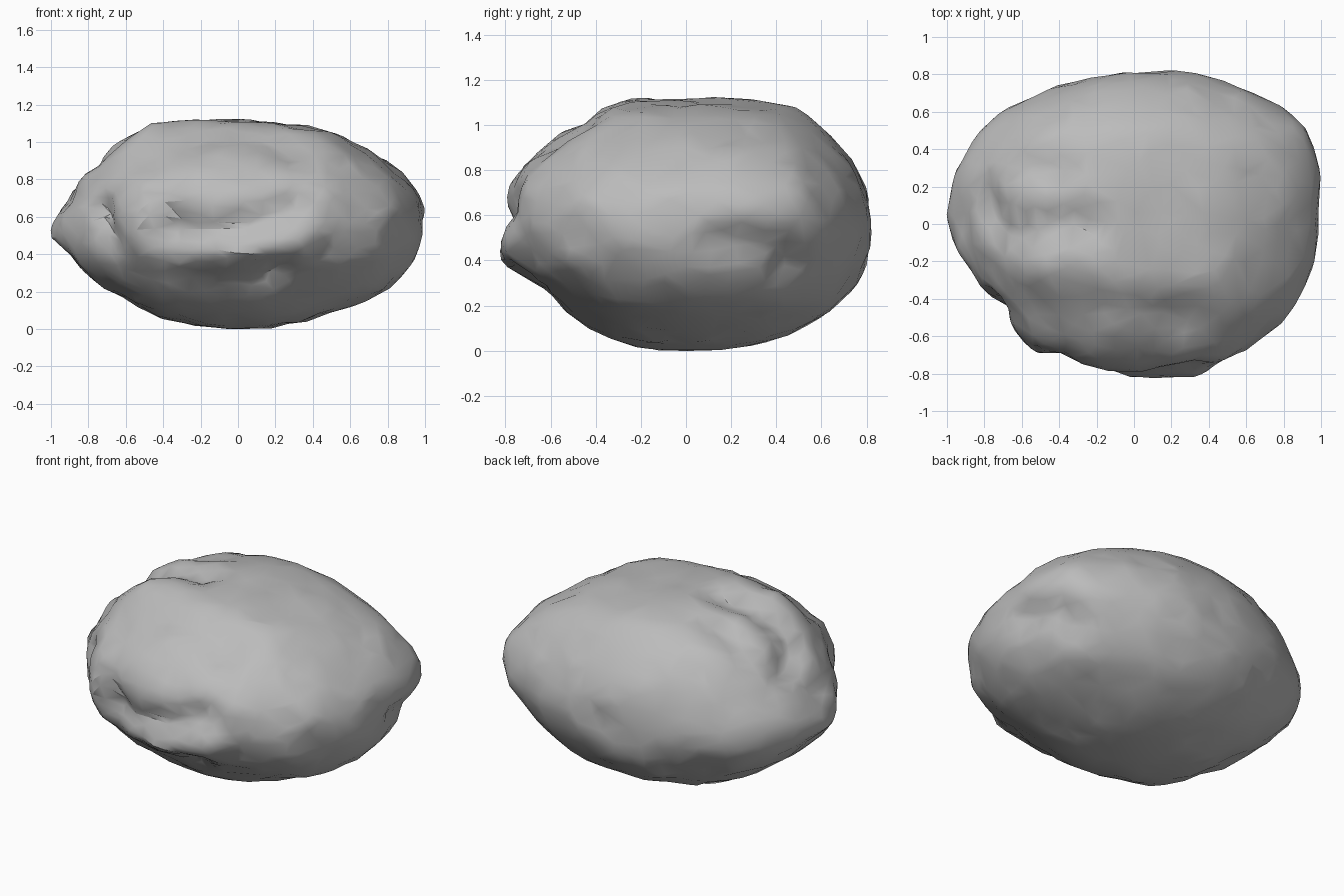
import bpy, bmesh, math
from mathutils import Vector, noise

cube = bpy.data.objects.get("Cube")
if cube:
    bpy.data.objects.remove(cube, do_unlink=True)

HALF = Vector((1, .825, .56))   # half sizes of the boulder, also its middle height

# Outlines in the three main planes: across, up
FRONT = [(-1, .5), (-.88, .67), (-.8, .85), (-.47, 1.1), (0, 1.1), (.2, 1.12),
         (.42, 1.08), (.7, .95), (.98, .68), (.95, .4), (.8, .2), (.45, .07),
         (.17, 0), (-.38, .04), (-.6, .16), (-.88, .38)]
SIDE = [(-.81, .58), (-.77, .75), (-.45, 1), (-.3, 1.1), (.28, 1.12), (.5, 1.07),
        (.68, .9), (.82, .57), (.68, .2), (.38, .04), (-.1, 0), (-.3, .04),
        (-.62, .27), (-.79, .4)]
PLAN = [(-1, .03), (-.9, .38), (-.8, .52), (-.45, .72), (0, .78), (.2, .83),
        (.6, .72), (.9, .55), (.99, .38), (.98, 0), (.87, -.4), (.55, -.7),
        (.25, -.81), (0, -.77), (-.17, -.79), (-.35, -.68), (-.52, -.69),
        (-.75, -.42), (-.85, -.28)]


def radius_table(points, i, j):
    """Turn an outline into sorted (angle, radius) pairs on the unit sphere."""
    table = []
    for across, up in points:
        across = across / HALF[i]
        up = (up - HALF.z) / HALF.z if j == 2 else up / HALF[j]
        table.append((math.atan2(up, across), math.hypot(up, across)))
    table.sort()
    first, last = table[0], table[-1]
    return ([(last[0] - math.tau, last[1])] + table
            + [(first[0] + math.tau, first[1])])


def radius_at(table, angle):
    """Interpolate the outline radius at an angle."""
    for (start, near), (end, far) in zip(table, table[1:]):
        if start <= angle <= end:
            return near + (far - near) * (angle - start) / max(end - start, 1e-6)


# Each plane: radius table, its two axes and the axis across it
PLANES = [(radius_table(points, i, j), i, j, k)
          for points, i, j, k in ((FRONT, 0, 2, 1), (SIDE, 1, 2, 0), (PLAN, 0, 1, 2))]


def on_ellipsoid(x, y, z):
    direction = Vector((x / HALF.x, y / HALF.y, (z - HALF.z) / HALF.z)).normalized()
    return direction * HALF


def feature(height, width, *path):
    """A hollow (negative height) or swelling along a path on the surface."""
    points = [on_ellipsoid(*point) for point in path]
    return height, width, list(zip(points, points[1:] or points))


FEATURES = [
    feature(-.05, .09, (-.32, -.76, .52), (0, -.8, .53), (.3, -.76, .64)),  # front groove
    feature(.045, .09, (.02, -.8, .42), (.32, -.77, .47)),      # front ledge
    feature(-.04, .07, (.25, -.75, .34), (.18, -.7, .2)),       # cleft below ledge
    feature(-.03, .09, (.49, -.68, .43)),                       # right front cleft
    feature(.03, .12, (.7, -.5, .42)),                          # right front knob
    feature(-.07, .09, (-.74, -.45, .63), (-.68, -.5, .45)),    # left notch
    feature(-.07, .1, (-.8, .15, .85), (-.66, -.04, .93), (-.25, 0, 1.08)),  # top valley
    feature(.02, .08, (-.48, -.2, 1), (-.3, -.16, 1.05)),       # lip beside the valley
    feature(-.025, .07, (-.62, .3, .95), (-.35, .28, 1.05)),    # small top groove
    feature(-.035, .14, (-.45, -.45, .9)),                      # left front shoulder
    feature(-.035, .12, (.25, -.52, .94)),                      # right front shoulder
    feature(.025, .1, (.73, -.45, .65), (.5, -.4, .95)),        # ridge on the shoulder
    feature(-.03, .16, (.84, -.1, .82)),                        # hollow behind the ridge
    feature(-.03, .3, (.2, 0, 1.12)),                           # shallow crown
    feature(-.06, .1, (.97, .18, .49), (.87, .42, .45), (.84, .45, .36)),  # flank hollow
]


def gap_to_segment(point, start, end):
    along = end - start
    t = (point - start).dot(along) / max(along.length_squared, 1e-6)
    return (point - start - along * min(1, max(0, t))).length


def feature_height(point):
    total = 0
    for height, width, segments in FEATURES:
        gap = min(gap_to_segment(point, *segment) for segment in segments)
        total += height * math.exp(-(gap / width) ** 2)
    return total


def shape(direction):
    """Place one surface point from its direction on the unit sphere."""
    # Blend the outline radii, the nearest plane counting most
    weight_sum = radius = 0
    for table, i, j, k in PLANES:
        weight = 1 / (direction[k] ** 2 + .01)
        radius += weight * radius_at(table, math.atan2(direction[j], direction[i]))
        weight_sum += weight
    base = direction * HALF
    normal = Vector(direction[i] / HALF[i] for i in range(3)).normalized()
    # Rough stone, calmer near the outlines
    calm = min(1, .25 + 3 * min(abs(part) for part in direction))
    rough = .018 * calm * noise.fractal(base * 2.5, .8, 2, 3)
    rough += .014 * noise.noise(base * 8)
    return base * (radius / weight_sum) + normal * (feature_height(base) + rough)


# Boulder body, standing on the ground
bm = bmesh.new()
bmesh.ops.create_icosphere(bm, subdivisions=5, radius=1)
for vert in bm.verts:
    vert.co = shape(vert.co.normalized())
ground = min(vert.co.z for vert in bm.verts)
bmesh.ops.translate(bm, verts=bm.verts, vec=(0, 0, -ground))

mesh = bpy.data.meshes.new("boulder")
bm.to_mesh(mesh)
bm.free()
boulder = bpy.data.objects.new("boulder", mesh)
bpy.context.collection.objects.link(boulder)

# Grey stone
stone = bpy.data.materials.new("grey_stone")
stone.use_nodes = True
colour = (.5, .5, .5, 1)
stone.diffuse_color = colour
stone.node_tree.nodes["Principled BSDF"].inputs["Base Color"].default_value = colour
mesh.materials.append(stone)

# Chipped facets with a few crisp edges
bpy.ops.object.select_all(action='DESELECT')
boulder.select_set(True)
bpy.context.view_layer.objects.active = boulder
chips = boulder.modifiers.new("chips", 'DECIMATE')
chips.ratio = .4
bpy.ops.object.modifier_apply(modifier=chips.name)
bpy.ops.object.shade_smooth_by_angle(angle=math.radians(30))
